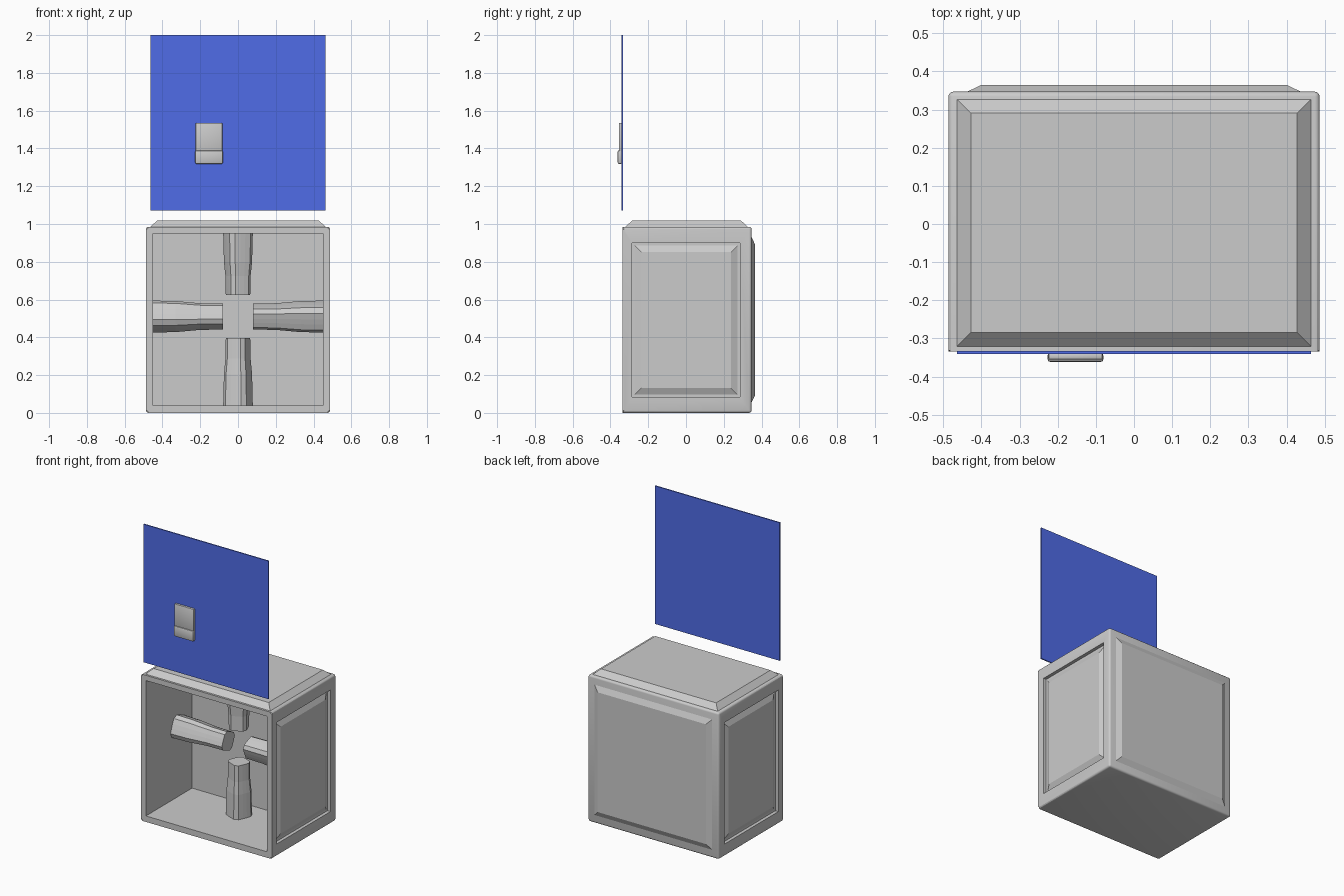
import bpy, bmesh, math
from mathutils import Vector, Matrix

if "Cube" in bpy.data.objects:
    bpy.data.objects.remove(bpy.data.objects["Cube"])

X, Y0, Y1, Z = 0.487, -0.335, 0.347, 0.985


def finish(bm, name, color=None, smooth=True):
    bmesh.ops.recalc_face_normals(bm, faces=bm.faces)
    me = bpy.data.meshes.new(name)
    bm.to_mesh(me)
    bm.free()
    ob = bpy.data.objects.new(name, me)
    bpy.context.collection.objects.link(ob)
    if color:
        mat = bpy.data.materials.new(name + "_paint")
        mat.diffuse_color = color
        mat.use_nodes = True
        mat.node_tree.nodes["Principled BSDF"].inputs["Base Color"].default_value = mat.diffuse_color
        me.materials.append(mat)
    if smooth:
        bpy.ops.object.select_all(action='DESELECT')
        ob.select_set(True)
        bpy.context.view_layer.objects.active = ob
        bpy.ops.object.shade_smooth_by_angle(angle=math.radians(30))
    return ob


def box(lo, hi):
    bm = bmesh.new()
    bmesh.ops.create_cube(bm, size=1)
    for v in bm.verts:
        v.co = Vector([hi[i] if v.co[i] > 0 else lo[i] for i in range(3)])
    return bm


def raised_panel(name, lo, hi, axis, sign, slope):
    """Box whose outer face shrinks to give sloped borders."""
    bm = box(lo, hi)
    outer = hi[axis] if sign > 0 else lo[axis]
    for v in bm.verts:
        if abs(v.co[axis] - outer) < 1e-6:
            for i in range(3):
                if i != axis:
                    v.co[i] += slope if v.co[i] < (lo[i] + hi[i]) / 2 else -slope
    return finish(bm, name, smooth=False)


def recess(bm, face, lo, hi, depth):
    """Inset a face to an exact rectangle, then push it inwards."""
    n = face.normal.copy()
    ax = max(range(3), key=lambda i: abs(n[i]))
    c = face.calc_center_median()
    bmesh.ops.inset_individual(bm, faces=[face], thickness=0.02)
    for v in face.verts:
        for i in range(3):
            if i != ax:
                v.co[i] = lo[i] if v.co[i] < c[i] else hi[i]
    new = bmesh.ops.extrude_discrete_faces(bm, faces=[face])["faces"][0]
    for v in new.verts:
        v.co -= n * depth


# cabinet shell: open front cavity, recessed sides, rounded outer edges
bm = box((-X, Y0, 0), (X, Y1, Z))
bm.normal_update()
for f in list(bm.faces):
    if f.normal.y < -0.9:
        recess(bm, f, (-0.45, 0, 0.04), (0.45, 0, 0.95), 0.49)
    elif abs(f.normal.x) > 0.9:
        recess(bm, f, (0, -0.285, 0.083), (0, 0.287, 0.9), 0.022)


def is_corner(v):
    return (abs(abs(v.co.x) - X) < 1e-5 and min(abs(v.co.z), abs(v.co.z - Z)) < 1e-5
            and min(abs(v.co.y - Y0), abs(v.co.y - Y1)) < 1e-5)


edges = [e for e in bm.edges if all(is_corner(v) for v in e.verts)
         and not all(abs(v.co.y - Y0) < 1e-5 for v in e.verts)]
bmesh.ops.bevel(bm, geom=edges, offset=0.013, segments=3, profile=0.5, affect='EDGES')
finish(bm, "cabinet_shell")

# raised panels on top, back and both sides
raised_panel("top_panel", (-0.475, Y0 + 0.003, 0.975), (0.475, 0.338, 1.018), 2, 1, 0.047)
raised_panel("back_panel", (-0.452, 0.34, 0.04), (0.452, 0.364, 0.945), 1, 1, 0.05)
for s, label in ((-1, "left"), (1, "right")):
    a, b = sorted((s * 0.46, s * 0.482))
    raised_panel(label + "_side_panel", (a, -0.282, 0.086), (b, 0.284, 0.897), 0, s, 0.046)


# fluted nozzles pointing at the middle of the cavity
def nozzle(name, base, direction, profile, sides=16):
    bm = bmesh.new()
    rot = Vector(direction).to_track_quat('Z', 'Y').to_matrix().to_4x4()
    m = Matrix.Translation(base) @ rot
    rings = []
    for h, r in profile:
        ring = []
        for i in range(sides):
            a = 2 * math.pi * (i + 0.5) / sides
            k = r if (i // 2) % 2 == 0 else r * 0.87
            ring.append(bm.verts.new(m @ Vector((k * math.cos(a), k * math.sin(a), h))))
        rings.append(ring)
    for p, q in zip(rings, rings[1:]):
        for i in range(sides):
            j = (i + 1) % sides
            bm.faces.new((p[i], p[j], q[j], q[i]))
    bm.faces.new(rings[0][::-1])
    bm.faces.new(rings[-1])
    finish(bm, name, smooth=False)


wide = [(0, 0.086), (0.12, 0.084), (0.25, 0.072), (0.373, 0.07)]
slim = [(0, 0.08), (0.16, 0.076), (0.24, 0.068), (0.345, 0.066)]
nozzle("left_nozzle", (-0.452, 0.01, 0.51), (1, 0, 0), wide)
nozzle("right_nozzle", (0.452, 0.01, 0.51), (-1, 0, 0), wide)
nozzle("bottom_nozzle", (0, 0.01, 0.04), (0, 0, 1), [(h * 1.03, r) for h, r in slim])
nozzle("top_nozzle", (0, 0.01, 0.952), (0, 0, -1), [(h * 0.95, r) for h, r in slim])

# floating blue door
finish(box((-0.464, -0.341, 1.072), (0.464, -0.333, 2.0)), "door", (0.08, 0.15, 0.8, 1), False)

# door handle: plate with a thicker lower grip
for name, lo, hi, bev in (("handle_plate", (-0.225, -0.356, 1.37), (-0.082, -0.338, 1.535), 0.005),
                          ("handle_grip", (-0.227, -0.362, 1.318), (-0.08, -0.338, 1.39), 0.008)):
    bm = box(lo, hi)
    bmesh.ops.bevel(bm, geom=bm.edges[:], offset=bev, segments=2, profile=0.5, affect='EDGES')
    finish(bm, name)
